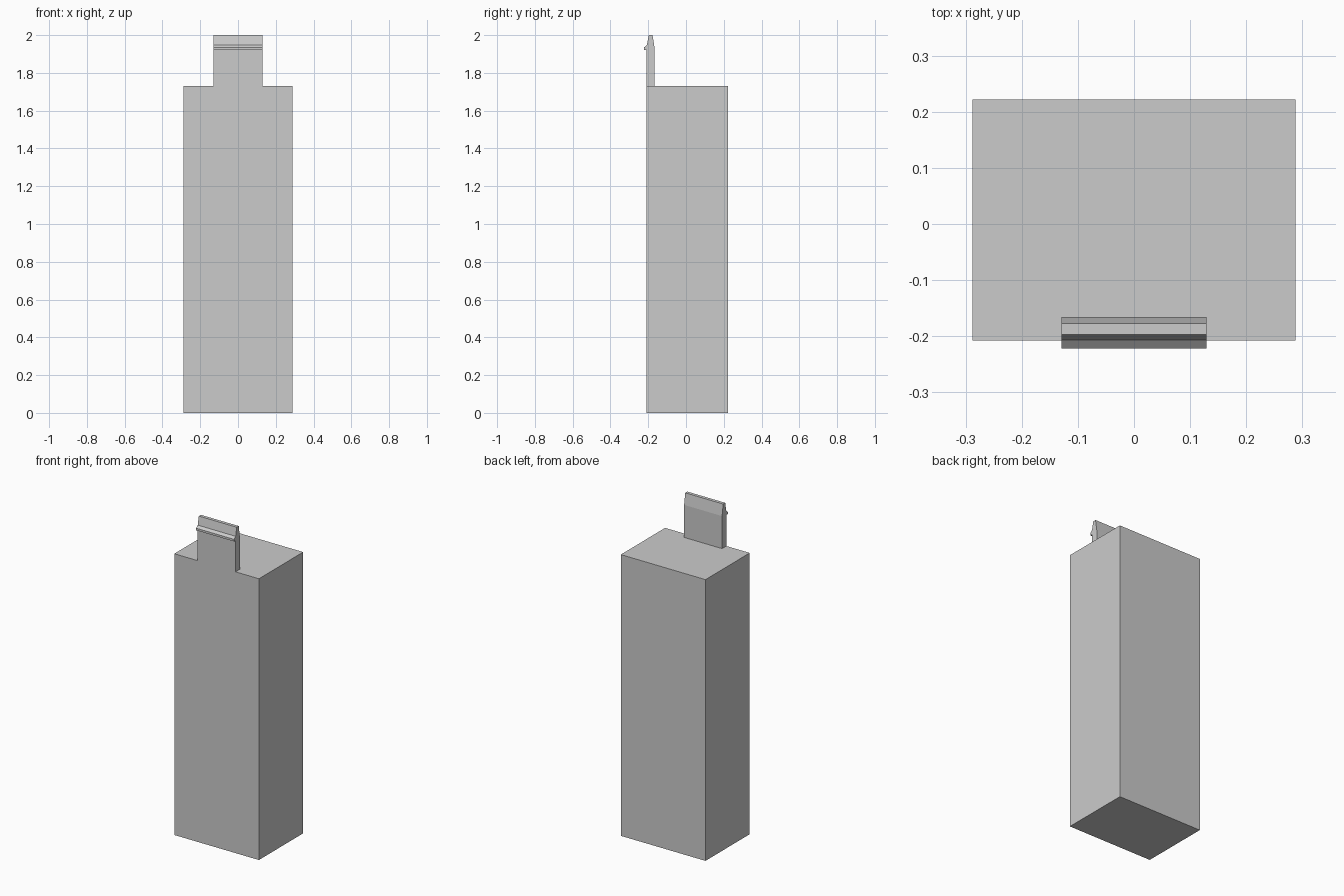
import bpy, bmesh

if "Cube" in bpy.data.objects:
    bpy.data.objects.remove(bpy.data.objects["Cube"])


def extrude_profile(name, profile, half_width):
    """Sweep a (y, z) side profile across x, centred on x = 0."""
    bm = bmesh.new()
    face = bm.faces.new([bm.verts.new((-half_width, y, z)) for y, z in profile])
    swept = bmesh.ops.extrude_face_region(bm, geom=[face])
    verts = [g for g in swept["geom"] if isinstance(g, bmesh.types.BMVert)]
    bmesh.ops.translate(bm, verts=verts, vec=(2 * half_width, 0, 0))
    bmesh.ops.recalc_face_normals(bm, faces=bm.faces)
    mesh = bpy.data.meshes.new(name)
    bm.to_mesh(mesh)
    bm.free()
    obj = bpy.data.objects.new(name, mesh)
    bpy.context.collection.objects.link(obj)
    return obj


FRONT, BACK, TOP = -0.208, 0.222, 1.73

# Tall box body
extrude_profile("body", [(FRONT, 0), (BACK, 0), (BACK, TOP), (FRONT, TOP)], 0.288)

# Snap tab, flush with the front, with tapered tip and small front barb
extrude_profile("snap_tab", [
    (FRONT, TOP), (-0.166, TOP), (-0.166, 1.93), (-0.177, 2.0),
    (-0.197, 2.0), (-0.207, 1.948), (-0.222, 1.935), (-0.222, 1.922),
    (FRONT, 1.922),
], 0.129)
